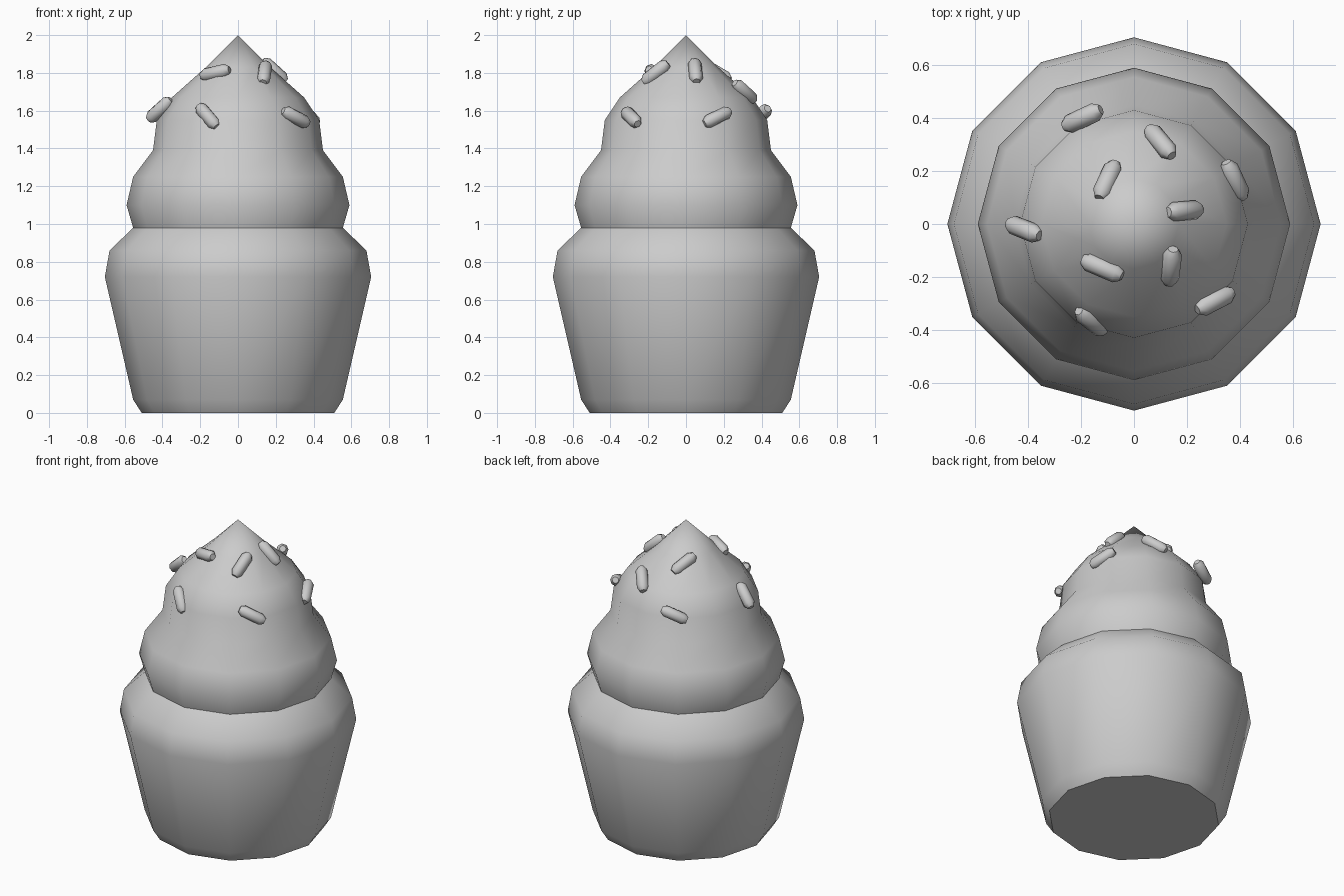
import bpy
from math import sin, cos, pi, radians
from mathutils import Vector

if "Cube" in bpy.data.objects:
    bpy.data.objects.remove(bpy.data.objects["Cube"])

grey = bpy.data.materials.new("plain grey")
grey.use_nodes = True
grey.diffuse_color = (0.6, 0.6, 0.6, 1)
grey.node_tree.nodes["Principled BSDF"].inputs["Base Color"].default_value = grey.diffuse_color


def lathe(name, profile, sides, cap_start=False, cap_end=False, tip=None):
    """Spin a (radius, height) profile around z."""
    verts = [(r * cos(2 * pi * i / sides), r * sin(2 * pi * i / sides), z)
             for r, z in profile for i in range(sides)]
    faces = []
    for k in range(len(profile) - 1):
        a, b = k * sides, (k + 1) * sides
        for i in range(sides):
            j = (i + 1) % sides
            faces.append((a + i, a + j, b + j, b + i))
    last = (len(profile) - 1) * sides
    if cap_start:
        faces.append(tuple(reversed(range(sides))))
    if cap_end:
        faces.append(tuple(range(last, last + sides)))
    if tip is not None:
        verts.append((0, 0, tip))
        faces += [(last + i, last + (i + 1) % sides, len(verts) - 1) for i in range(sides)]
    mesh = bpy.data.meshes.new(name)
    mesh.from_pydata(verts, [], faces)
    mesh.materials.append(grey)
    obj = bpy.data.objects.new(name, mesh)
    bpy.context.collection.objects.link(obj)
    bpy.ops.object.select_all(action='DESELECT')
    obj.select_set(True)
    bpy.context.view_layer.objects.active = obj
    bpy.ops.object.shade_smooth_by_angle(angle=radians(50))
    return obj


# Cup with its cake shoulder
lathe("cake_cup", [(0.51, 0), (0.555, 0.07), (0.705, 0.72), (0.68, 0.86), (0.555, 0.98)],
      12, cap_start=True)

# Swirl of frosting, running up to a point
lathe("frosting", [(0.555, 0.98), (0.59, 1.1), (0.555, 1.25), (0.45, 1.39),
                   (0.43, 1.55), (0.35, 1.67), (0.17, 1.83)], 12, tip=2.0)

# Sprinkles: x, y, z, heading and climb in degrees
sprinkles = [
    (-0.195, 0.40, 1.58, 25, 22), (0.10, 0.31, 1.70, -50, 35),
    (-0.10, 0.165, 1.80, 65, -28), (0.38, 0.165, 1.565, -65, -24),
    (0.19, 0.05, 1.81, 5, -42), (0.14, -0.16, 1.80, 83, 38),
    (0.305, -0.29, 1.565, 27, -25), (-0.16, -0.365, 1.57, -39, -42),
    (-0.12, -0.165, 1.80, -23, 12), (-0.415, -0.02, 1.605, -22, 40),
]
half, radius = 0.083, 0.036
capsule = [(radius * 0.55, -half), (radius, -half + 0.025),
           (radius, half - 0.025), (radius * 0.55, half)]
for n, (x, y, z, heading, climb) in enumerate(sprinkles, 1):
    h, c = radians(heading), radians(climb)
    axis = Vector((cos(h) * cos(c), sin(h) * cos(c), sin(c)))
    bit = lathe(f"sprinkle_{n}", capsule, 8, True, True)
    bit.location = (x, y, z)
    bit.rotation_euler = axis.to_track_quat('Z', 'Y').to_euler()
